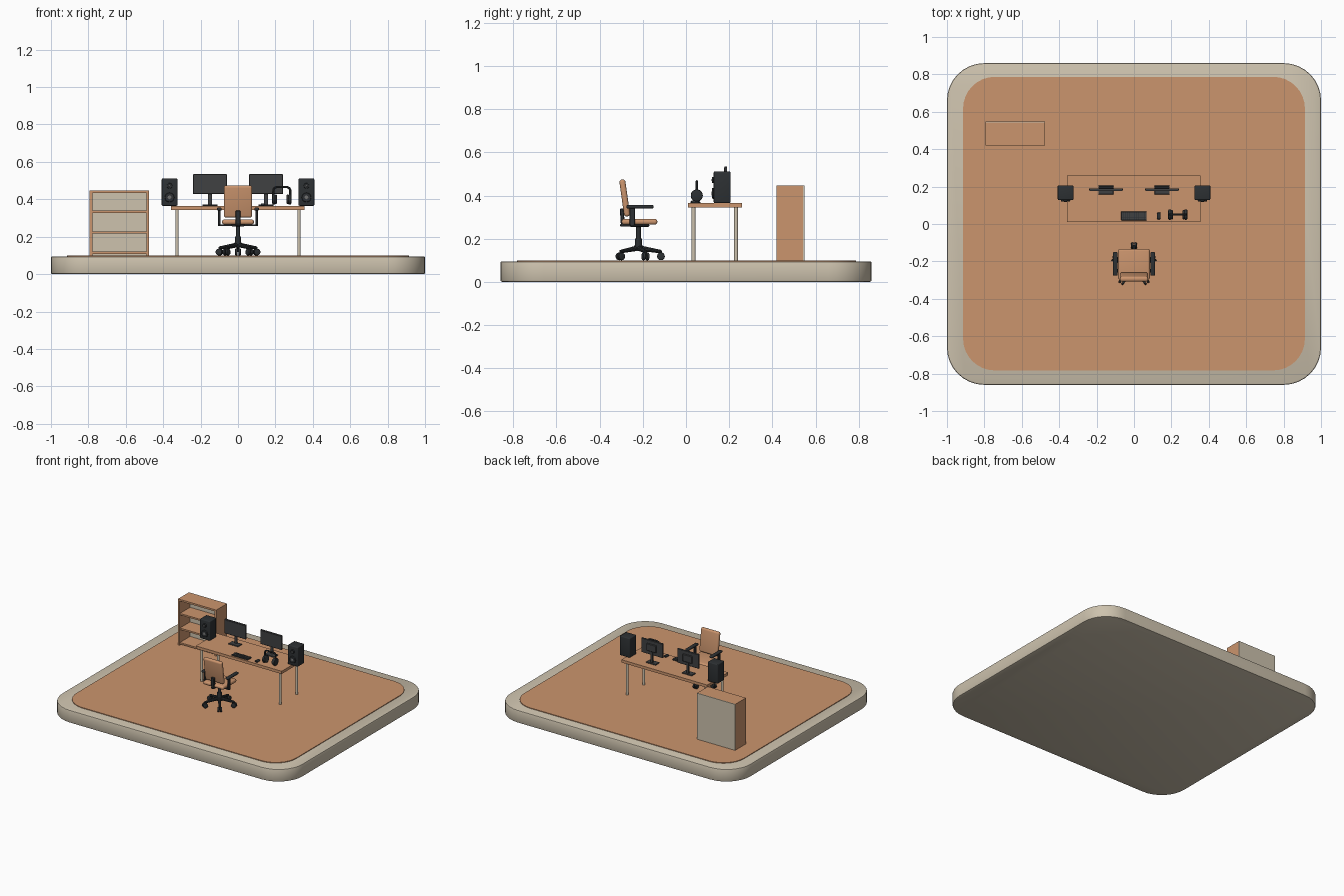
import bpy, bmesh, math
from mathutils import Vector, Matrix

if "Cube" in bpy.data.objects:
    bpy.data.objects.remove(bpy.data.objects["Cube"])


def material(name, rgb):
    m = bpy.data.materials.new(name)
    m.diffuse_color = (*rgb, 1)
    m.use_nodes = True
    m.node_tree.nodes["Principled BSDF"].inputs["Base Color"].default_value = m.diffuse_color
    return m


TAN = material("warm wood", (0.60, 0.30, 0.155))
BEIGE = material("beige", (0.61, 0.54, 0.42))
DARK = material("charcoal", (0.05, 0.052, 0.054))
BLACK = material("chair black", (0.026, 0.03, 0.033))
GREY = material("cone grey", (0.16, 0.16, 0.16))


def finish(name, bm, mat):
    bmesh.ops.recalc_face_normals(bm, faces=bm.faces)
    me = bpy.data.meshes.new(name)
    bm.to_mesh(me)
    bm.free()
    me.materials.append(mat)
    ob = bpy.data.objects.new(name, me)
    bpy.context.collection.objects.link(ob)
    return ob


def box(name, lo, hi, mat, bevel=0, segs=3, tilt=0):
    """Box between two corners, optionally rounded and tilted about x."""
    lo, hi = Vector(lo), Vector(hi)
    bm = bmesh.new()
    bmesh.ops.create_cube(bm, size=1)
    bmesh.ops.scale(bm, vec=hi - lo, verts=bm.verts)
    if bevel:
        bmesh.ops.bevel(bm, geom=bm.edges[:], offset=bevel, segments=segs,
                        profile=0.5, affect='EDGES')
    bmesh.ops.transform(bm, verts=bm.verts, matrix=Matrix.Translation((lo + hi) / 2)
                        @ Matrix.Rotation(tilt, 4, 'X'))
    return finish(name, bm, mat)


def rod(name, a, b, r1, mat, r2=None, sides=20, bevel=0):
    """Cylinder or cone from point a to point b."""
    a, b = Vector(a), Vector(b)
    bm = bmesh.new()
    bmesh.ops.create_cone(bm, cap_ends=True, segments=sides, radius1=r1,
                          radius2=r1 if r2 is None else r2, depth=(b - a).length)
    if bevel:
        rims = [e for e in bm.edges if any(len(f.verts) > 4 for f in e.link_faces)]
        bmesh.ops.bevel(bm, geom=rims, offset=bevel, segments=2, profile=0.5, affect='EDGES')
    rot = (b - a).to_track_quat('Z', 'Y').to_matrix().to_4x4()
    bmesh.ops.transform(bm, verts=bm.verts, matrix=Matrix.Translation((a + b) / 2) @ rot)
    return finish(name, bm, mat)


def slab(name, hx, y0, y1, r, z0, z1, mat, chamfer=0):
    """Plate with rounded corners in plan."""
    bm = bmesh.new()
    pts = []
    for i, (sx, y) in enumerate(((1, y1 - r), (-1, y1 - r), (-1, y0 + r), (1, y0 + r))):
        for k in range(9):
            t = math.radians(90 * i + 90 * k / 8)
            pts.append((sx * (hx - r) + r * math.cos(t), y + r * math.sin(t), z0))
    face = bm.faces.new([bm.verts.new(p) for p in pts])
    up = bmesh.ops.extrude_face_region(bm, geom=[face])['geom']
    bmesh.ops.translate(bm, vec=(0, 0, z1 - z0),
                        verts=[v for v in up if isinstance(v, bmesh.types.BMVert)])
    if chamfer:
        rims = [e for e in bm.edges if abs(e.verts[0].co.z - e.verts[1].co.z) < 1e-6]
        bmesh.ops.bevel(bm, geom=rims, offset=chamfer, segments=2, profile=0.5, affect='EDGES')
    return finish(name, bm, mat)


def tube(name, pts, r, mat):
    """Bent round bar through a few points."""
    cu = bpy.data.curves.new(name, 'CURVE')
    cu.dimensions = '3D'
    cu.bevel_depth, cu.bevel_resolution, cu.use_fill_caps = r, 3, True
    sp = cu.splines.new('POLY')
    sp.points.add(len(pts) - 1)
    for p, q in zip(sp.points, pts):
        p.co = (*q, 1)
    ob = bpy.data.objects.new(name, cu)
    bpy.context.collection.objects.link(ob)
    cu.materials.append(mat)
    bpy.ops.object.select_all(action='DESELECT')
    ob.select_set(True)
    bpy.context.view_layer.objects.active = ob
    bpy.ops.object.convert(target='MESH')


# Platform and floor
slab("platform", 1.0, -0.86, 0.86, 0.2, 0, 0.095, BEIGE, 0.008)
slab("floor", 0.914, -0.783, 0.787, 0.17, 0.09, 0.1, TAN)

# Bookshelf, open to the front
for side, x in (("left", -0.793), ("right", -0.489)):
    box(side + "_shelf_side", (x, 0.42, 0.1), (x + 0.014, 0.543, 0.445), TAN)
for i, z in enumerate((0.108, 0.217, 0.327)):
    box(f"shelf_{i}", (-0.779, 0.423, z), (-0.489, 0.543, z + 0.012), TAN)
box("shelf_top", (-0.793, 0.42, 0.433), (-0.475, 0.543, 0.446), TAN)
box("shelf_back", (-0.793, 0.543, 0.1), (-0.475, 0.549, 0.446), BEIGE)

# Desk
box("desk_top", (-0.358, 0.01, 0.344), (0.356, 0.26, 0.365), TAN)
for x in (-0.326, 0.326):
    for y in (0.035, 0.232):
        rod("desk_leg", (x, y, 0.1), (x, y, 0.345), 0.009, BEIGE)

# Monitors and speakers, one of each per side
for s in (-1, 1):
    x = s * 0.15
    box("monitor_frame", (x - 0.09, 0.178, 0.428), (x + 0.09, 0.191, 0.535), DARK, 0.002, 1)
    box("monitor_screen", (x - 0.085, 0.176, 0.434), (x + 0.085, 0.179, 0.53), DARK)
    box("monitor_rear", (x - 0.04, 0.19, 0.455), (x + 0.04, 0.2, 0.51), DARK, 0.003, 1)
    box("monitor_neck", (x - 0.01, 0.186, 0.37), (x + 0.01, 0.196, 0.46), DARK)
    box("monitor_foot", (x - 0.041, 0.158, 0.365), (x + 0.041, 0.205, 0.373), DARK, 0.002, 1)
    x = s * 0.366
    box("speaker", (x - 0.042, 0.128, 0.365), (x + 0.042, 0.207, 0.511), BLACK, 0.006)
    for part, z, r in (("tweeter", 0.472, 0.015), ("woofer", 0.41, 0.026)):
        rod(part + "_ring", (x, 0.13, z), (x, 0.12, z), r, BLACK, r * 0.9)
        rod(part + "_cone", (x, 0.122, z), (x, 0.1185, z), r * 0.5, GREY, r * 0.3)

# Keyboard with keys, and mouse
box("keyboard", (-0.07, 0.02, 0.365), (0.068, 0.067, 0.372), BLACK, 0.002, 1)
for i in range(13):
    for j in range(4):
        kx, ky = -0.066 + i * 0.0102, 0.023 + j * 0.0105
        box("key", (kx, ky, 0.371), (kx + 0.0085, ky + 0.009, 0.375), DARK)
box("mouse", (0.122, 0.025, 0.365), (0.143, 0.061, 0.378), BLACK, 0.005)

# Headphones standing on the desk
for x, d in ((0.195, 1), (0.273, -1)):
    rod("ear_cup", (x - d * 0.012, 0.05, 0.4), (x + d * 0.004, 0.05, 0.4), 0.028, BLACK,
        sides=24, bevel=0.005)
    rod("ear_pad", (x + d * 0.003, 0.05, 0.4), (x + d * 0.013, 0.05, 0.4), 0.025, DARK,
        sides=24, bevel=0.004)
tube("headband", [(0.189, 0.05, 0.41), (0.189, 0.05, 0.45), (0.194, 0.05, 0.46), (0.204, 0.05, 0.465),
                  (0.264, 0.05, 0.465), (0.274, 0.05, 0.46), (0.279, 0.05, 0.45),
                  (0.279, 0.05, 0.41)], 0.006, BLACK)

# Chair: seat and reclined backrest
CY = -0.22
box("seat", (-0.085, -0.298, 0.265), (0.085, -0.133, 0.292), TAN, 0.012, 4)
box("backrest", (-0.076, -0.298, 0.302), (0.076, -0.27, 0.475), TAN, 0.012, 4, math.radians(8))
box("seat_plate", (-0.035, -0.26, 0.255), (0.035, -0.17, 0.267), BLACK, 0.003, 1)
box("back_strut_arm", (-0.013, -0.305, 0.257), (0.013, -0.24, 0.267), BLACK, 0.002, 1)
box("back_strut", (-0.013, -0.304, 0.257), (0.013, -0.286, 0.34), BLACK, 0.003, 1,
    math.radians(4))

# Chair armrests
for s in (-1, 1):
    x0, x1 = sorted((s * 0.087, s * 0.113))
    box("arm_pad", (x0, -0.276, 0.34), (x1, -0.15, 0.356), BLACK, 0.006)
    box("arm_post", (s * 0.1 - 0.006, -0.262, 0.262), (s * 0.1 + 0.006, -0.236, 0.345), BLACK,
        0.003, 1)
    a, b = sorted((s * 0.03, s * 0.106))
    box("arm_bracket", (a, -0.258, 0.258), (b, -0.24, 0.266), BLACK)

# Chair column and five-star base with twin casters
rod("column", (0, CY, 0.19), (0, CY, 0.262), 0.011, BLACK)
rod("column_sleeve", (0, CY, 0.145), (0, CY, 0.2), 0.016, BLACK)
rod("hub", (0, CY, 0.142), (0, CY, 0.168), 0.024, BLACK, 0.02)
for k in range(5):
    t = math.radians(90 + 72 * k)
    d, n = Vector((math.cos(t), math.sin(t), 0)), Vector((-math.sin(t), math.cos(t), 0))
    c = Vector((0, CY, 0))
    end = c + d * 0.104
    rod("star_leg", c + Vector((0, 0, 0.157)), end + Vector((0, 0, 0.14)), 0.013, BLACK, 0.008,
        sides=10)
    rod("caster_stem", end + Vector((0, 0, 0.118)), end + Vector((0, 0, 0.145)), 0.005, BLACK,
        sides=10)
    for s in (-1, 1):
        w = end + n * s * 0.009 + Vector((0, 0, 0.118))
        rod("caster_wheel", w - n * 0.006, w + n * 0.006, 0.018, BLACK, bevel=0.003)

# Smooth rounded parts, keep hard edges
bpy.ops.object.select_all(action='SELECT')
bpy.context.view_layer.objects.active = bpy.data.objects["seat"]
bpy.ops.object.shade_smooth_by_angle(angle=math.radians(30))
bpy.ops.object.select_all(action='DESELECT')
